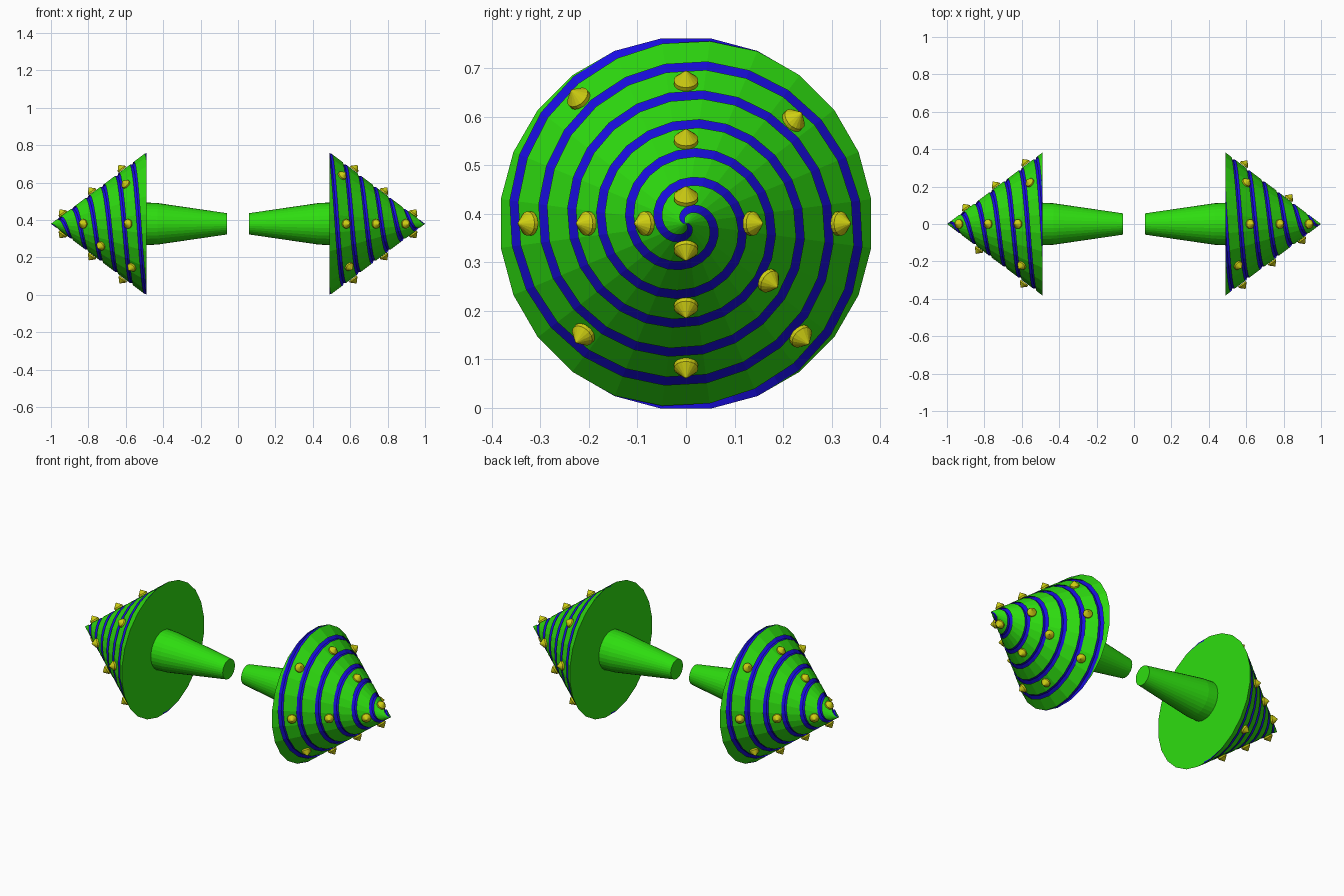
import bpy, bmesh
from math import radians, cos, sin, pi
from mathutils import Vector, Matrix

if "Cube" in bpy.data.objects:
    bpy.data.objects.remove(bpy.data.objects["Cube"])

CZ, R, X0, X1 = 0.38, 0.385, 0.49, 1.0   # axis height, rim radius, cone base and tip
SLOPE = (X1 - X0) / R
N = 24                                   # flat sides of the cone


def mat(name, c):
    m = bpy.data.materials.new(name)
    m.diffuse_color = (*c, 1)
    m.use_nodes = True
    m.node_tree.nodes["Principled BSDF"].inputs["Base Color"].default_value = m.diffuse_color
    return m


GREEN = mat("green", (0.027, 0.72, 0.005))
BLUE = mat("blue", (0.01, 0.004, 0.75))
YELLOW = mat("yellow", (0.62, 0.62, 0.006))


def make(name, bm, mats, spin):
    bmesh.ops.remove_doubles(bm, verts=bm.verts, dist=1e-5)
    bmesh.ops.recalc_face_normals(bm, faces=bm.faces)
    bm.transform(Matrix.Translation((0, 0, CZ)) @ Matrix.Rotation(spin, 4, 'Z'))
    me = bpy.data.meshes.new(name)
    bm.to_mesh(me)
    bm.free()
    for m in mats:
        me.materials.append(m)
    ob = bpy.data.objects.new(name, me)
    bpy.context.collection.objects.link(ob)
    return ob


def drill_cone(side, spin):
    # two intertwined helical grooves winding from rim to tip
    bm = bmesh.new()
    W, D, PITCH = 0.0085, 0.013, 0.12

    def section(arm, j):
        deg = 7.5 + 7.5 * j
        a = radians(deg)
        flat = cos(pi / N) if j % 2 else 1   # mid-side points lie on the flat
        r = 0.355 - PITCH * (deg - 180) / 360
        rot = Matrix.Rotation(pi * arm, 3, 'X')

        def pt(rad, depth=0.0):
            rc = min(max(rad, 0), R)
            x = max(X1 - SLOPE * rc - min(depth, rc), X0)
            return rot @ Vector((x, rc * flat * cos(a), rc * flat * sin(a)))

        return [pt(r + W), pt(r + W, D), pt(r - W, D), pt(r - W), pt(r - PITCH / 2 + W)]

    for arm in (0, 1):
        for j in range(-32, 184):
            s, t = section(arm, j), section(arm, j + 1)
            for k in range(4):
                quad = []
                for p in (s[k], s[k + 1], t[k + 1], t[k]):
                    if all((p - q).length > 1e-5 for q in quad):
                        quad.append(p)
                if len(quad) > 2:
                    f = bm.faces.new([bm.verts.new(p) for p in quad])
                    f.material_index = 1 if k < 3 else 0
    # flat back disc
    bm.faces.new([bm.verts.new((X0, R * cos(a), R * sin(a)))
                  for a in (radians(7.5 + 15 * j) for j in range(N))])
    make(side + "_drill_cone", bm, [GREEN, BLUE], spin)


def lathe(bm, profile, n, frame):
    """Closed solid turned about local z from (radius, height) points."""
    rings = [[bm.verts.new(frame @ Vector((r * cos(2 * pi * i / n), r * sin(2 * pi * i / n), h)))
              for i in range(n)] for r, h in profile]
    for a, b in zip(rings, rings[1:]):
        for i in range(n):
            k = (i + 1) % n
            bm.faces.new((a[i], a[k], b[k], b[i]))
    bm.faces.new(rings[0][::-1])
    bm.faces.new(rings[-1])


def stem(side, spin):
    bm = bmesh.new()
    lathe(bm, [(0.057, 0.06), (0.111, 0.43), (0.114, 0.495)], 32, Matrix.Rotation(pi / 2, 4, 'Y'))
    make(side + "_stem", bm, [GREEN], spin)


# stud centres as (y, z relative to the axis)
STUDS = [(0, .288), (0, .168), (0, .05), (0, -.05), (0, -.168), (0, -.292),
         (-.32, 0), (-.2, 0), (-.08, 0), (.132, 0), (.313, 0),
         (-.219, .255), (.219, .21), (-.209, -.226), (.234, -.23), (.167, -.116)]


def studs(side, spin):
    bm = bmesh.new()
    for y, z in STUDS:
        radial = Vector((0, y, z))
        r = radial.length
        normal = (radial / r * SLOPE + Vector((1, 0, 0))).normalized()
        frame = (Matrix.Translation((X1 - SLOPE * r, y, z))
                 @ normal.to_track_quat('Z', 'Y').to_matrix().to_4x4())
        lathe(bm, [(0.025, 0.0), (0.025, 0.009), (0.0015, 0.033)], 16, frame)
    make(side + "_studs", bm, [YELLOW], spin)


for side, spin in (("right", 0), ("left", pi)):
    drill_cone(side, spin)
    stem(side, spin)
    studs(side, spin)
